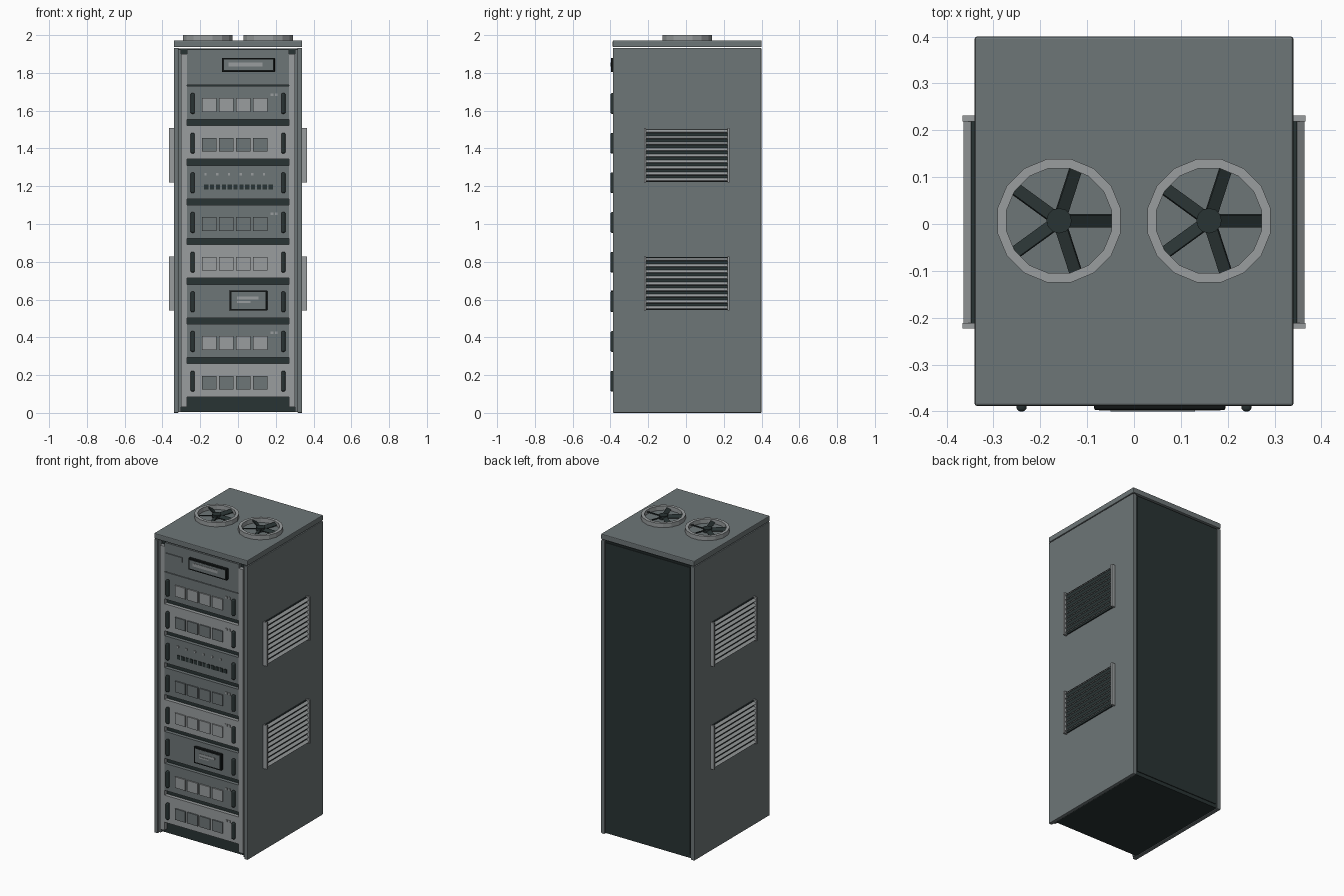
import bpy, bmesh, math
from mathutils import Matrix, Vector

cube = bpy.data.objects.get("Cube")
if cube:
    bpy.data.objects.remove(cube)


def material(name, r, g, b):
    m = bpy.data.materials.new(name)
    m.use_nodes = True
    m.diffuse_color = (r, g, b, 1)
    m.node_tree.nodes["Principled BSDF"].inputs["Base Color"].default_value = (r, g, b, 1)
    return m


STEEL = material("steel grey", 0.155, 0.18, 0.185)
LIGHT = material("light grey", 0.32, 0.34, 0.345)
DARK = material("dark slate", 0.022, 0.033, 0.033)
BLACK = material("black", 0.006, 0.008, 0.008)


def finish(name, bm, mat, bevel=0):
    mesh = bpy.data.meshes.new(name)
    bm.to_mesh(mesh)
    bm.free()
    mesh.materials.append(mat)
    ob = bpy.data.objects.new(name, mesh)
    bpy.context.collection.objects.link(ob)
    if bevel:
        mod = ob.modifiers.new("Bevel", "BEVEL")
        mod.width = bevel
        mod.segments = 2
    return ob


def add_box(bm, centre, size, turn=Matrix()):
    m = Matrix.Translation(centre) @ turn @ Matrix.Diagonal((*size, 1))
    bmesh.ops.create_cube(bm, size=1, matrix=m)


def boxes(name, mat, items, bevel=0):
    """Each item is a (centre, size) pair; all join one object."""
    bm = bmesh.new()
    for centre, size in items:
        add_box(bm, centre, size)
    return finish(name, bm, mat, bevel)


# Cabinet shell
boxes("side_panels", STEEL, [((s * 0.3275, 0.006, 0.966), (0.025, 0.786, 1.932)) for s in (-1, 1)], 0.004)
boxes("inner_chassis", DARK, [((0, 0.018, 0.968), (0.64, 0.744, 1.924))])
boxes("roof", STEEL, [((0, 0.006, 1.954), (0.68, 0.788, 0.036))], 0.005)
boxes("rear_door", DARK, [((0, 0.391, 0.975), (0.61, 0.008, 1.89))])
boxes("mounting_rails", LIGHT, [((s * 0.286, -0.365, 0.965), (0.03, 0.03, 1.87)) for s in (-1, 1)])
boxes("rail_posts", STEEL, [((s * 0.309, -0.362, 0.965), (0.014, 0.02, 1.92)) for s in (-1, 1)])

# Front panels
FACE = -0.377


def plate(x, z, w, h, lift=0.004):
    """A thin raised item on the front panels."""
    return ((x, FACE - lift / 2, z), (w, lift, h))


def screen(name, x, z, w, h, lines):
    boxes(name + "_bezel", BLACK, [plate(x, z, w, h, 0.02)], 0.004)
    boxes(name + "_glass", STEEL, [plate(x, z, w - 0.02, h - 0.02, 0.021)])
    boxes(name + "_readout", LIGHT, [plate(lx, lz, lw, lh, 0.023) for lx, lz, lw, lh in lines])


boxes("header_panel", STEEL, [((0, -0.36, 1.83), (0.54, 0.034, 0.19))])
boxes("header_label", STEEL, [plate(-0.2, 1.845, 0.12, 0.03, 0.006)])
screen("header_screen", 0.055, 1.842, 0.28, 0.076, [(0.04, 1.845, 0.18, 0.02)])

# Rack units from the top: panel colour, feature colour, feature kind
UNITS = [(STEEL, LIGHT, "bays"), (LIGHT, STEEL, "bays"), (STEEL, LIGHT, "ports"), (STEEL, STEEL, "bays"),
         (LIGHT, LIGHT, "bays"), (STEEL, LIGHT, "screen"), (STEEL, LIGHT, "bays"), (LIGHT, STEEL, "bays")]
grips = bmesh.new()
for i, (panel, feature, kind) in enumerate(UNITS):
    z = 1.642 - 0.21 * i
    name = f"rack_unit_{i + 1}"
    boxes(name, panel, [((0, -0.36, z), (0.54, 0.034, 0.178))])
    if kind == "bays":
        boxes(name + "_bays", feature, [plate(-0.153 + 0.09 * k, z - 0.012, 0.076, 0.072, 0.008) for k in range(4)])
        boxes(name + "_lamps", LIGHT, [plate(x, z + 0.042, 0.014, 0.014) for x in (0.18, 0.203)])
    elif kind == "ports":
        boxes(name + "_ports", DARK, [plate(-0.168 + 0.031 * k, z - 0.026, 0.022, 0.026) for k in range(12)])
        boxes(name + "_lamps", LIGHT, [plate(-0.172 + 0.062 * k, z + 0.042, 0.012, 0.012) for k in range(6)])
    else:
        screen(name, 0.055, z + 0.003, 0.2, 0.108,
               [(0.052, z + 0.016, 0.115, 0.014), (0.03, z - 0.004, 0.07, 0.01)])
    # Pull handles
    for x in (-0.24, 0.24):
        add_box(grips, (x, -0.389, z - 0.004), (0.022, 0.022, 0.11))
handles = finish("pull_handles", grips, DARK, 0.009)
handles.modifiers["Bevel"].segments = 3

# Louvred side vents
ends, slats, backs = [], bmesh.new(), []
for s in (-1, 1):
    for z in (0.685, 1.363):
        backs.append(((s * 0.343, 0.004, z), (0.01, 0.44, 0.28)))
        ends += [((s * 0.352, 0.004 + e * 0.221, z), (0.028, 0.012, 0.288)) for e in (-1, 1)]
        for k in range(9):
            add_box(slats, (s * 0.353, 0.004, z - 0.128 + 0.032 * k), (0.022, 0.432, 0.006),
                    Matrix.Rotation(s * math.radians(40), 4, "Y"))
boxes("vent_backs", DARK, backs)
boxes("vent_end_bars", LIGHT, ends)
finish("vent_slats", slats, LIGHT)

# Roof fans
SIDES = 16
for label, x in (("right", -0.16), ("left", 0.16)):
    centre = Vector((x, 0.007, 1.97))
    bm = bmesh.new()
    loops = []
    for r, z in ((0.134, 0), (0.134, 0.03), (0.114, 0.03), (0.114, 0)):
        angles = [math.tau * (k + 0.5) / SIDES for k in range(SIDES)]
        loops.append([bm.verts.new(centre + Vector((r * math.cos(a), r * math.sin(a), z))) for a in angles])
    for a, b in zip(loops, loops[1:] + loops[:1]):
        for k in range(SIDES):
            n = (k + 1) % SIDES
            bm.faces.new((a[k], a[n], b[n], b[k]))
    finish(f"{label}_fan_ring", bm, LIGHT)

    bm = bmesh.new()
    bmesh.ops.create_cone(bm, cap_ends=True, segments=12, radius1=0.027, radius2=0.027, depth=0.026,
                          matrix=Matrix.Translation(centre + Vector((0, 0, 0.013))))
    for k in range(5):
        spin = Matrix.Rotation(math.tau * k / 5, 4, "Z")
        add_box(bm, centre + spin @ Vector((0.067, 0, 0.014)), (0.092, 0.028, 0.006),
                spin @ Matrix.Rotation(math.radians(25), 4, "X"))
    finish(f"{label}_fan_blades", bm, DARK)
